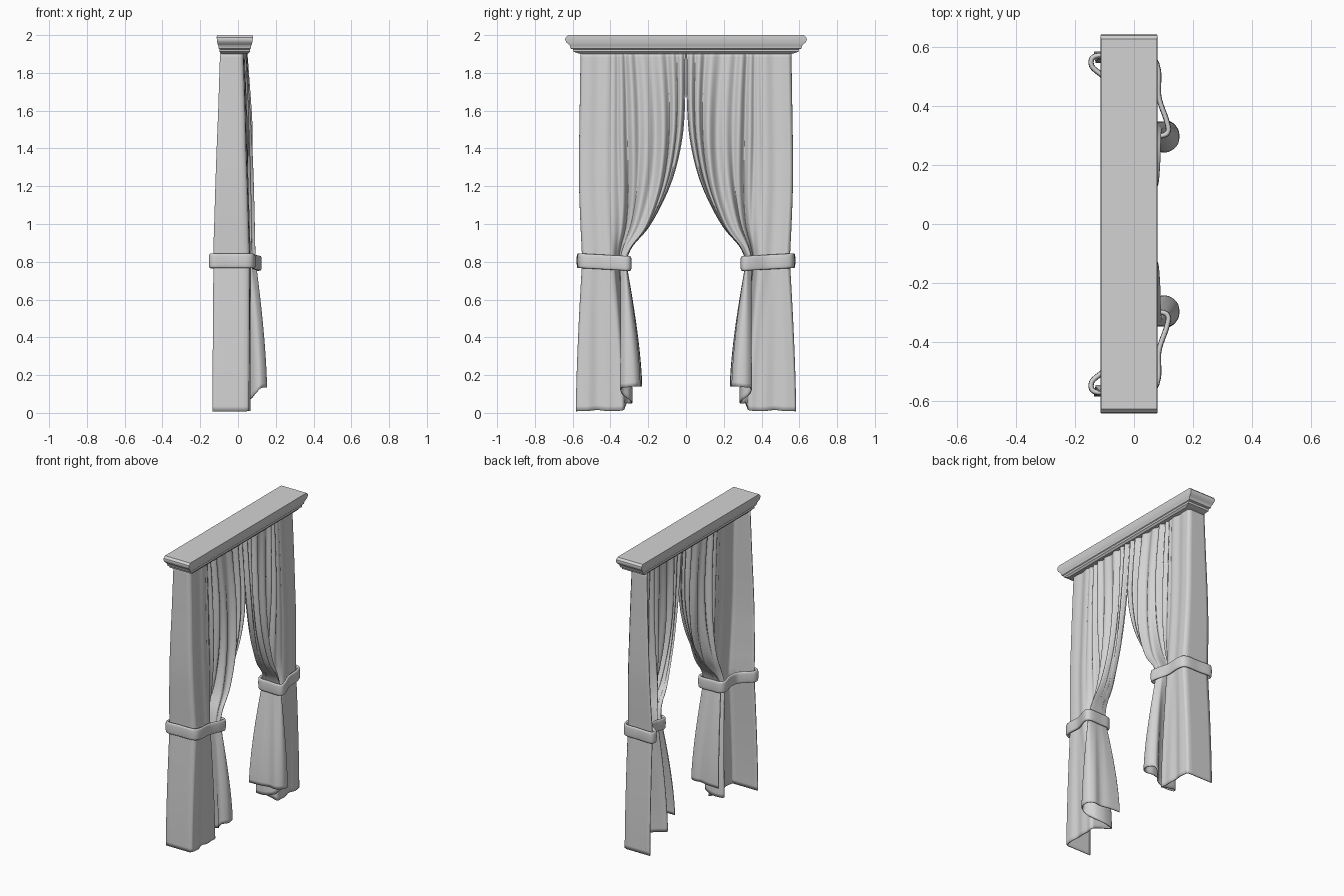
import bpy
import bmesh
from math import sin, cos, pi
from mathutils import Vector

cube = bpy.data.objects.get("Cube")
if cube:
    bpy.data.objects.remove(cube, do_unlink=True)

grey = bpy.data.materials.new("plain grey")
grey.use_nodes = True
grey.diffuse_color = (0.65, 0.65, 0.65, 1)
grey.node_tree.nodes["Principled BSDF"].inputs["Base Color"].default_value = (0.65, 0.65, 0.65, 1)


def spline(points, t, closed=False):
    """Catmull-Rom point at t in 0..1 through points of any dimension."""
    n = len(points)
    spans = n if closed else n - 1
    i = min(int(t * spans), spans - 1)
    f = t * spans - i
    pick = (lambda k: Vector(points[k % n])) if closed else (lambda k: Vector(points[max(0, min(n - 1, k))]))
    a, b, c, d = (pick(i + k) for k in (-1, 0, 1, 2))
    return 0.5 * (2 * b + (c - a) * f + (2 * a - 5 * b + 4 * c - d) * f * f + (3 * b - a - 3 * c + d) * f ** 3)


def make_object(name, rows, closed_rows=False, closed_cols=False, caps=False, angle=60):
    """Skin a grid of points into a mesh object."""
    bm = bmesh.new()
    grid = [[bm.verts.new(p) for p in row] for row in rows]
    nr, nc = len(grid), len(grid[0])
    for i in range(nr if closed_rows else nr - 1):
        for j in range(nc if closed_cols else nc - 1):
            r, c = (i + 1) % nr, (j + 1) % nc
            bm.faces.new((grid[i][j], grid[i][c], grid[r][c], grid[r][j]))
    if caps:
        bm.faces.new(grid[0])
        bm.faces.new(grid[-1])
    bmesh.ops.recalc_face_normals(bm, faces=bm.faces)
    mesh = bpy.data.meshes.new(name)
    bm.to_mesh(mesh)
    bm.free()
    mesh.materials.append(grey)
    obj = bpy.data.objects.new(name, mesh)
    bpy.context.collection.objects.link(obj)
    bpy.ops.object.select_all(action="DESELECT")
    obj.select_set(True)
    bpy.context.view_layer.objects.active = obj
    bpy.ops.object.shade_smooth_by_angle(angle=angle * pi / 180)
    return obj


# Curtain outline by height: z, outer y, inner y, back x, corner x, inner x
LEVELS = [
    (1.91, -0.555, -0.002, -0.095, 0.025, 0.038),
    (1.6, -0.56, -0.008, -0.105, 0.035, 0.055),
    (1.4, -0.563, -0.03, -0.113, 0.04, 0.065),
    (1.2, -0.563, -0.085, -0.12, 0.047, 0.075),
    (1.0, -0.556, -0.185, -0.126, 0.053, 0.085),
    (0.88, -0.55, -0.285, -0.13, 0.057, 0.09),
    (0.8, -0.547, -0.32, -0.13, 0.06, 0.093),
]
# Pleat under the tie: shift in depth, share of the width
GATHER = [
    (0, 0), (-0.04, 0.25), (-0.1, 0.4), (-0.08, 0.5), (-0.02, 0.55), (0, 0.7),
    (0.01, 0.92), (-0.01, 1), (-0.05, 1), (-0.09, 1), (-0.13, 0.97),
]
# Hem line of the front cloth: x, y, z
HEM = [
    (0.055, -0.575, 0.01), (0.062, -0.52, 0.01), (0.052, -0.47, 0.015), (0.06, -0.42, 0.01),
    (0.058, -0.375, 0.01), (0.06, -0.335, 0.014), (0.02, -0.325, 0.03), (-0.06, -0.315, 0.05),
    (-0.065, -0.295, 0.05), (0, -0.285, 0.055), (0.06, -0.3, 0.07), (0.09, -0.335, 0.1),
    (0.12, -0.345, 0.13), (0.148, -0.315, 0.135), (0.145, -0.27, 0.14), (0.11, -0.245, 0.14),
    (0.06, -0.25, 0.14), (0, -0.238, 0.14), (-0.08, -0.235, 0.14),
]
FLAT, RETURN_COLS, FRONT_COLS = 0.3, 8, 150


def front_point(level, s):
    """Point on the gathered front cloth, s running from outer corner to inner edge."""
    z, outer, inner, back, corner, edge = level
    start = outer + 0.16
    if s < FLAT:
        q = s / FLAT
        return Vector((corner + 0.007 * sin(3 * pi * q) * q, outer + 0.012 + 0.148 * q, z))
    t = (s - FLAT) / (1 - FLAT)
    rise = max(0, min(1, (z - 0.8) / 1.1))
    pull = max(0, min(1, (1.6 - z) / 0.8)) ** 2
    shift, share = spline(GATHER, t)
    share = t + (share - t) * pull
    y = start + share * (inner - start) + 0.035 * sin(pi * rise) * sin(pi * share)
    fold = sin(2 * pi * (7 * t + 0.5 * sin(6 * t))) + 0.4 * sin(2 * pi * 3.3 * t + 2 * rise)
    amp = (0.008 + 0.005 * sin(pi * rise)) * (1 - 0.5 * pull) * min(1, t * 8)
    return Vector((corner + t * (edge - corner) + shift * pull + amp * fold, y, z))


def curtain_rows():
    rows = []
    for i in range(45):
        level = spline(LEVELS, i / 44)
        z, outer, inner, back, corner, edge = level
        row = [Vector((back + (corner - 0.012 - back) * k / RETURN_COLS, outer, z)) for k in range(RETURN_COLS + 1)]
        rows.append(row + [front_point(level, k / FRONT_COLS) for k in range(FRONT_COLS + 1)])
    # Lower skirt opens from the tie to the hem
    tie = rows[-1]
    hem = [Vector((-0.135 + 0.178 * k / RETURN_COLS, -0.58, 0.008)) for k in range(RETURN_COLS + 1)]
    hem += [spline(HEM, k / FRONT_COLS) for k in range(FRONT_COLS + 1)]
    for i in range(1, 31):
        q = i / 30
        w = 1 - (1 - q) ** 1.5
        rows.append([Vector((a.x + (b.x - a.x) * w, a.y + (b.y - a.y) * w, a.z + (b.z - a.z) * q))
                     for a, b in zip(tie, hem)])
    return rows


# Tieback loop seen from above: x, y
LOOP = [
    (-0.13, -0.568), (-0.04, -0.565), (0.055, -0.562), (0.082, -0.52), (0.084, -0.43),
    (0.11, -0.35), (0.115, -0.312), (0.09, -0.298), (0.02, -0.3), (-0.04, -0.303),
    (-0.062, -0.33), (-0.05, -0.4), (-0.06, -0.46), (-0.105, -0.5), (-0.143, -0.535),
]


def tieback_rows():
    rows, n = [], 120
    for i in range(n):
        p = spline(LOOP, i / n, True)
        d = spline(LOOP, ((i + 1) / n) % 1, True) - spline(LOOP, ((i - 1) / n) % 1, True)
        side = Vector((d.y, -d.x, 0)).normalized()
        middle = Vector((p.x, p.y, 0.806 - 0.055 * (p.y + 0.57)))
        ring = []
        for k in range(16):
            c, s = cos(pi * k / 8), sin(pi * k / 8)
            # Squared oval section
            wide = 0.009 * abs(c) ** 0.6 * (1 if c > 0 else -1)
            tall = 0.039 * abs(s) ** 0.6 * (1 if s > 0 else -1)
            ring.append(middle + side * wide + Vector((0, 0, tall)))
        rows.append(ring)
    return rows


# Matching pair of curtains and tiebacks
curtain, tieback = curtain_rows(), tieback_rows()
for label, sign in (("right", 1), ("left", -1)):
    flip = lambda rows: [[(p.x, p.y * sign, p.z) for p in row] for row in rows]
    cloth = make_object(label + "_curtain", flip(curtain), angle=80)
    solid = cloth.modifiers.new("cloth thickness", "SOLIDIFY")
    solid.thickness = 0.006
    solid.offset = 0
    make_object(label + "_tieback", flip(tieback), True, True)

# Stepped cornice: z, half depth, half length
STEPS = [
    (1.9, 0.07, 0.56), (1.908, 0.075, 0.585), (1.912, 0.08, 0.595), (1.925, 0.08, 0.598),
    (1.929, 0.085, 0.612), (1.945, 0.087, 0.615), (1.95, 0.09, 0.62), (1.962, 0.093, 0.634),
    (1.975, 0.095, 0.64), (1.987, 0.096, 0.638), (2.0, 0.095, 0.625),
]
corners = ((-1, -1), (1, -1), (1, 1), (-1, 1))
make_object("cornice", [[(-0.017 + hx * a, hy * b, z) for a, b in corners] for z, hx, hy in STEPS],
            closed_cols=True, caps=True, angle=35)
